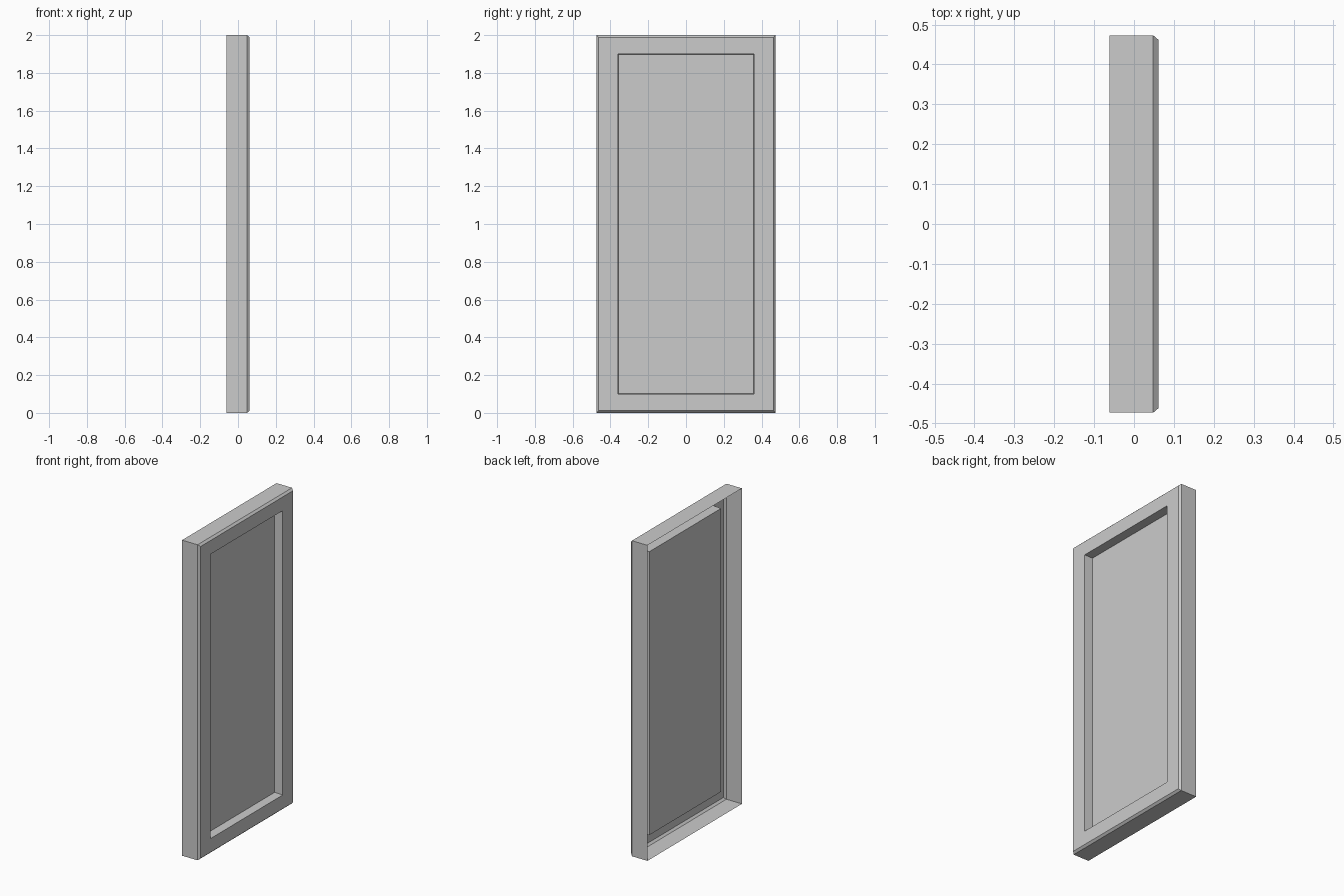
import bpy, bmesh

if "Cube" in bpy.data.objects:
    bpy.data.objects.remove(bpy.data.objects["Cube"])

# Nested rectangles (x, half width, half height) from open back rim to recessed panel
LOOPS = [
    (-0.061, 0.473, 1.000),   # open back rim
    (0.048, 0.473, 1.000),    # outer side walls
    (0.061, 0.462, 0.988),    # chamfer to front face
    (0.061, 0.361, 0.901),    # opening in front face
    (0.006, 0.358, 0.898),    # recessed panel edge
]


def rectangle(bm, x, w, h):
    corners = ((-1, -1), (1, -1), (1, 1), (-1, 1))
    return [bm.verts.new((x, sy * w, 1 + sz * h)) for sy, sz in corners]


bm = bmesh.new()
rings = [rectangle(bm, *r) for r in LOOPS]

# Walls, chamfer, frame face and recess sides
for a, b in zip(rings, rings[1:]):
    for i in range(4):
        j = (i + 1) % 4
        bm.faces.new((a[i], a[j], b[j], b[i]))

# Recessed panel facing +x; back stays open
bm.faces.new(rings[-1])

mesh = bpy.data.meshes.new("door_panel")
bm.to_mesh(mesh)
bm.free()
door = bpy.data.objects.new("door_panel", mesh)
bpy.context.collection.objects.link(door)
